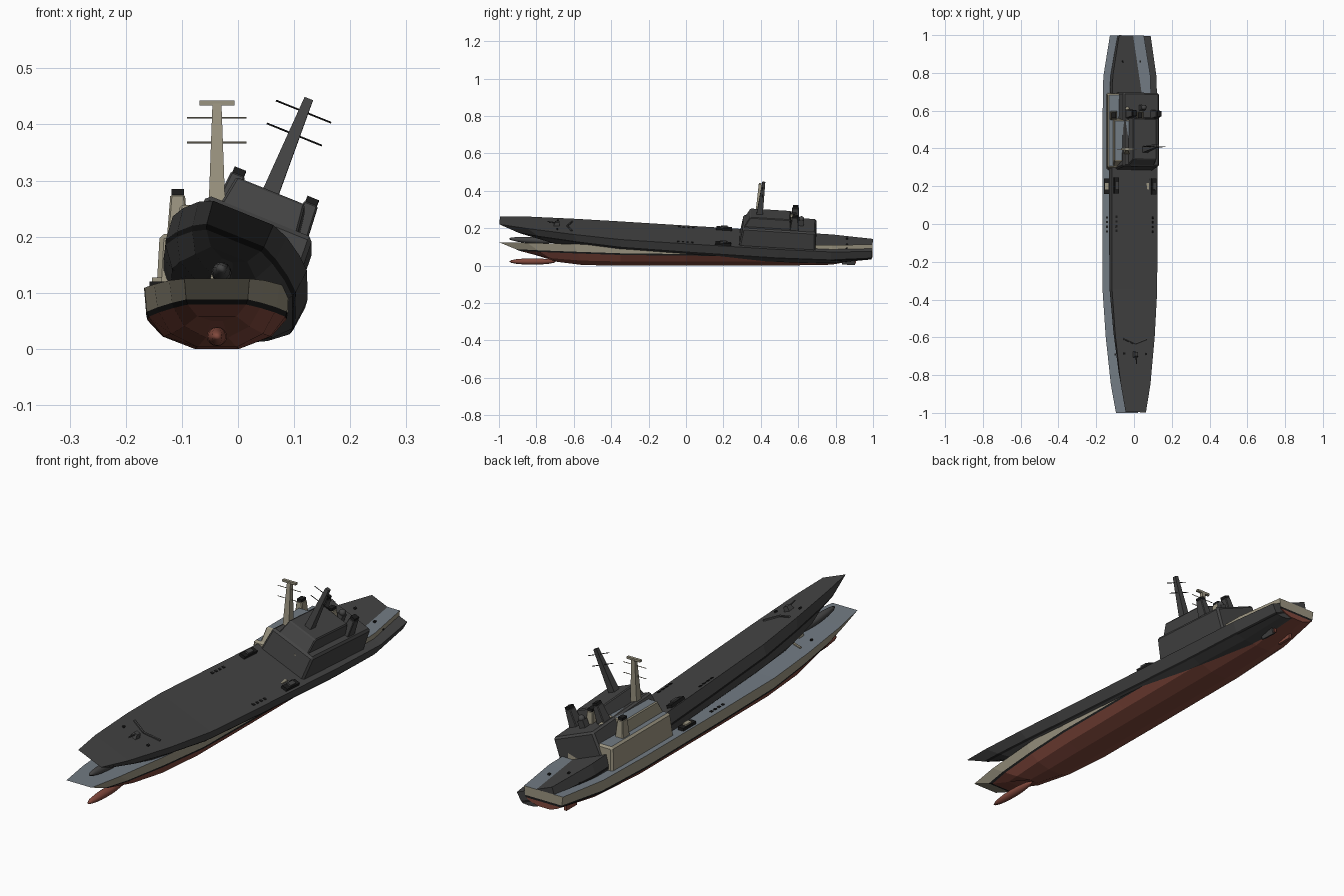
import bpy, bmesh, math
from mathutils import Matrix, Vector

if "Cube" in bpy.data.objects:
    bpy.data.objects.remove(bpy.data.objects["Cube"])


def material(name, rgb):
    m = bpy.data.materials.new(name)
    m.diffuse_color = (*rgb, 1)
    m.use_nodes = True
    m.node_tree.nodes["Principled BSDF"].inputs["Base Color"].default_value = m.diffuse_color
    return m


CREAM = material("cream_grey", (0.33, 0.30, 0.22))
DECK = material("blue_grey_deck", (0.17, 0.20, 0.23))
RED = material("red_bottom", (0.22, 0.065, 0.045))
BLACK = material("black", (0.012, 0.012, 0.012))
DARK = material("dark_grey", (0.058, 0.058, 0.058))

# hull stations, bow to stern
Y = [-1, -0.85, -0.6, -0.35, 0, 0.5, 0.78, 0.998]
FADE = [1, 0.65, 0.2, 0, 0, 0, 0, 0]
# per level: bow rake, half widths, heights
LEVELS = [
    (0.0, [.058, .085, .112, .129, .13, .13, .125, .09],
     [.125, .122, .115, .109, .108, .108, .110, .113]),
    (0.09, [.055, .080, .106, .125, .126, .126, .120, .085],
     [.088, .082, .074, .066, .062, .060, .065, .076]),
    (0.11, [.052, .077, .103, .122, .124, .124, .117, .082],
     [.079, .073, .065, .057, .053, .051, .056, .067]),
    (0.19, [.035, .058, .082, .095, .097, .097, .085, .060],
     [.058, .040, .027, .022, .022, .022, .030, .055]),
    (0.25, [.010, .020, .035, .040, .040, .040, .035, .030],
     [.050, .020, .003, 0, 0, 0, .005, .045]),
]


def finish(bm, name, mats, matrix, bevel=0):
    bmesh.ops.recalc_face_normals(bm, faces=bm.faces[:])
    me = bpy.data.meshes.new(name)
    bm.to_mesh(me)
    bm.free()
    for m in mats:
        me.materials.append(m)
    ob = bpy.data.objects.new(name, me)
    ob.matrix_world = matrix
    bpy.context.collection.objects.link(ob)
    if bevel:
        mod = ob.modifiers.new("edge_bevel", 'BEVEL')
        mod.width, mod.segments = bevel, 1
    return ob


def hull(name, mats, matrix):
    """mats: deck, side, band, bottom"""
    bm = bmesh.new()
    strip_mat = [1, 2, 3, 3, 3]
    rings = []
    for i, y in enumerate(Y):
        half = [(w[i], y + r * FADE[i], z[i]) for r, w, z in LEVELS]
        pts = half + [(-x, yy, z) for x, yy, z in reversed(half)]
        rings.append([bm.verts.new(p) for p in pts])
    n = len(rings[0])
    for a, b in zip(rings, rings[1:]):
        for j in range(n):
            k = (j + 1) % n
            f = bm.faces.new((a[j], a[k], b[k], b[j]))
            f.material_index = 0 if j == n - 1 else strip_mat[min(j, n - 2 - j)]
    # bow face and transom
    for ring in (rings[0], rings[-1]):
        for j in range(len(LEVELS) - 1):
            f = bm.faces.new((ring[j], ring[j + 1], ring[n - 2 - j], ring[n - 1 - j]))
            f.material_index = strip_mat[j]
    finish(bm, name, mats, matrix)


def block(name, mats, matrix, x, y, z, top_x=None, top_y=None, bevel=0):
    """Box from (min, max) pairs, with optional tapered top; second material on the roof."""
    tx, ty = top_x or x, top_y or y
    bm = bmesh.new()
    lo = [bm.verts.new((a, b, z[0])) for a, b in
          ((x[0], y[0]), (x[1], y[0]), (x[1], y[1]), (x[0], y[1]))]
    hi = [bm.verts.new((a, b, z[1])) for a, b in
          ((tx[0], ty[0]), (tx[1], ty[0]), (tx[1], ty[1]), (tx[0], ty[1]))]
    bm.faces.new(lo[::-1])
    bm.faces.new(hi).material_index = len(mats) - 1
    for i in range(4):
        j = (i + 1) % 4
        bm.faces.new((lo[i], lo[j], hi[j], hi[i]))
    return finish(bm, name, mats, matrix, bevel)


def span(c, h):
    return (c - h, c + h)


def ball(name, mat, matrix, centre, size):
    bm = bmesh.new()
    bmesh.ops.create_uvsphere(bm, u_segments=12, v_segments=8, radius=1)
    bmesh.ops.transform(bm, verts=bm.verts[:], matrix=Matrix.Translation(centre)
                        @ Matrix.Diagonal((*size, 1)))
    ob = finish(bm, name, [mat], matrix)
    ob.data.shade_smooth()


def rod(name, mat, matrix, a, b, r):
    a, b = Vector(a), Vector(b)
    bm = bmesh.new()
    bmesh.ops.create_cone(bm, cap_ends=True, segments=6, radius1=r, radius2=r,
                          depth=(b - a).length)
    rot = (b - a).to_track_quat('Z', 'Y').to_matrix().to_4x4()
    bmesh.ops.transform(bm, verts=bm.verts[:],
                        matrix=Matrix.Translation((a + b) / 2) @ rot)
    finish(bm, name, [mat], matrix)


def ship(p, M, side, deck, bottom, radar):
    hull(p + "_hull", [deck, side, BLACK, bottom], M)
    ball(p + "_bow_bulb", bottom, M, (0, -0.82, 0.022), (0.018, 0.125, 0.017))

    # superstructure tiers
    block(p + "_deckhouse", [side, deck], M, span(0, .108), (.285, .695), (.1, .205),
          span(0, .102), (.30, .69), .008)
    block(p + "_bridge", [side, deck], M, span(0, .074), (.305, .56), (.2, .256),
          span(0, .066), (.335, .55), .004)

    # mast with yards
    block(p + "_mast", [side], M, span(0, .015), span(.385, .017), (.25, .437),
          span(0, .008), span(.397, .008))
    for z in (.368, .412):
        rod(p + "_yard", BLACK if radar is None else side, M,
            (-.053, .393, z), (.053, .393, z), .0016)
    if radar:
        block(p + "_radar_bar", [radar], M, span(0, .031), span(.397, .006), (.434, .443))

    # funnels, caps and the dome between them
    for s in (-1, 1):
        block(p + "_funnel", [side], M, span(s * .07, .019), span(.575, .024), (.2, .275),
              span(s * .07, .013), span(.575, .017), .003)
        block(p + "_funnel_cap", [BLACK], M, span(s * .07, .011), span(.575, .015), (.274, .285))
    block(p + "_dome_pedestal", [side], M, span(0, .014), span(.61, .014), (.2, .235))
    ball(p + "_dome", side, M, (0, .61, .24), (.014, .014, .014))

    # side launchers ahead of the deckhouse
    for s in (-1, 1):
        block(p + "_launcher_base", [BLACK], M, span(s * .107, .013), span(.2, .042), (.105, .120))
        block(p + "_launcher", [side], M, span(s * .107, .009), span(.2, .018), (.119, .127))

    # foredeck gun, breakwater and bollards
    block(p + "_gun_turret", [side], M, span(0, .014), span(-.695, .016), (.115, .137),
          span(0, .009), span(-.692, .011))
    rod(p + "_gun_barrel", side, M, (0, -.70, .131), (0, -.745, .135), .003)
    for s in (-1, 1):
        rod(p + "_breakwater", side, M, (0, -.638, .118), (s * .066, -.612, .118), .005)
        block(p + "_bollard", [BLACK], M, span(s * .062, .004), span(-.69, .005), (.115, .124))
        block(p + "_stern_bollard", [BLACK], M, span(s * .07, .004), span(.86, .005), (.108, .118))
        block(p + "_rudder", [bottom], M, span(s * .04, .006), (.84, .91), (.01, .062))
        for i in range(4):
            block(p + "_side_hatch", [BLACK], M, span(s * .105, .005),
                  span(-.04 + i * .025, .006), (.106, .111))


# level ship, and its dark copy rolled to one side with the bow lifted
ship("level", Matrix.Translation((-.0375, 0, 0)), CREAM, DECK, RED, CREAM)
tilt = (Matrix.Translation((-.0375, -.005, .0655))
        @ Matrix.Rotation(math.radians(-3.5), 4, 'X')
        @ Matrix.Rotation(math.radians(22), 4, 'Y'))
ship("tilted", tilt, DARK, DARK, DARK, None)
